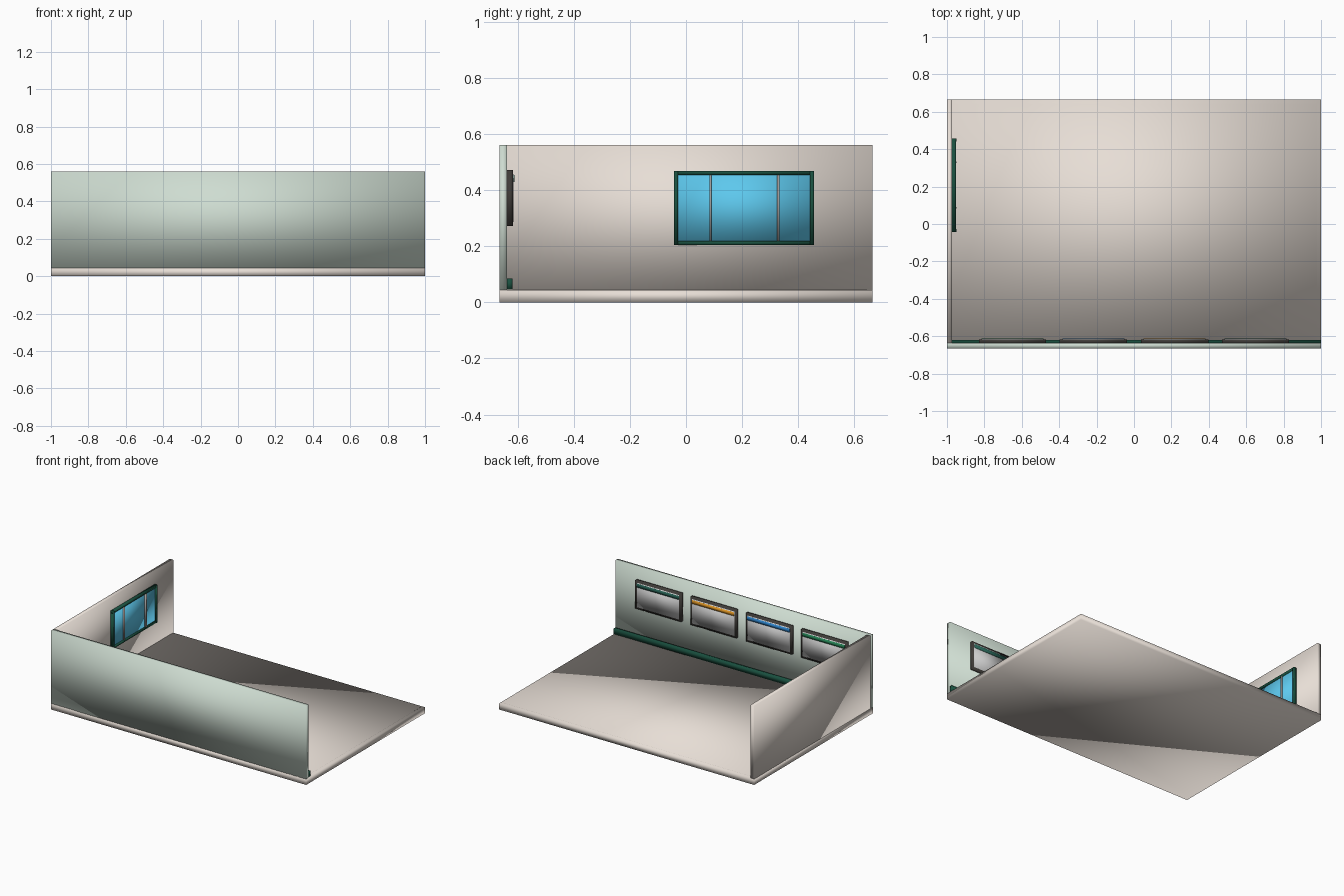
import bpy

if "Cube" in bpy.data.objects:
    bpy.data.objects.remove(bpy.data.objects["Cube"])


def material(name, rgb):
    m = bpy.data.materials.new(name)
    m.diffuse_color = (*rgb, 1)
    m.use_nodes = True
    m.node_tree.nodes["Principled BSDF"].inputs["Base Color"].default_value = m.diffuse_color
    return m


CREAM = material("cream", (0.80, 0.73, 0.67))
MINT = material("mint", (0.62, 0.72, 0.64))
GREEN = material("dark_green", (0.01, 0.08, 0.05))
DARK = material("charcoal", (0.05, 0.045, 0.04))
BOARD = material("board_grey", (0.60, 0.60, 0.60))
GLASS = material("sky_blue", (0.11, 0.58, 0.85))
STEEL = material("steel", (0.35, 0.33, 0.32))
TEAL = material("teal", (0.02, 0.12, 0.09))
ORANGE = material("orange", (0.80, 0.33, 0.02))
BLUE = material("blue", (0.03, 0.25, 0.65))
LEAF = material("leaf_green", (0.02, 0.25, 0.10))


def box(name, x, y, z, mat):
    """Fully smooth-shaded box from (min, max) ranges."""
    bpy.ops.mesh.primitive_cube_add(
        size=1, location=[(r[0] + r[1]) / 2 for r in (x, y, z)])
    ob = bpy.context.object
    ob.name = name
    ob.scale = [r[1] - r[0] for r in (x, y, z)]
    bpy.ops.object.transform_apply(location=False, rotation=False, scale=True)
    ob.data.materials.append(mat)
    bpy.ops.object.shade_smooth()
    return ob


# Base slab and the thin floor sheet laid on it
box("base_slab", (-1, 1), (-0.665, 0.665), (0, 0.043), CREAM)
box("floor_sheet", (-0.975, 0.978), (-0.64, 0.645), (0.04, 0.045), CREAM)

# Two walls and the skirting along the front wall
box("front_wall", (-1, 1), (-0.665, -0.637), (0.041, 0.56), MINT)
box("side_wall", (-1, -0.972), (-0.637, 0.665), (0.041, 0.56), CREAM)
box("skirting", (-0.972, 1), (-0.638, -0.619), (0.045, 0.084), GREEN)

# Row of notice boards on the inside of the front wall
for i, (cx, accent) in enumerate(zip((-0.65, -0.217, 0.217, 0.65),
                                     (LEAF, BLUE, ORANGE, TEAL))):
    box(f"board_frame_{i}", (cx - 0.18, cx + 0.18), (-0.638, -0.617),
        (0.272, 0.472), DARK)
    box(f"board_panel_{i}", (cx - 0.165, cx + 0.165), (-0.62, -0.614),
        (0.286, 0.458), BOARD)
    box(f"board_header_{i}", (cx - 0.165, cx + 0.165), (-0.617, -0.611),
        (0.428, 0.453), accent)

# Window on the inside of the side wall
Y0, Y1, Z0, Z1, T = -0.042, 0.456, 0.204, 0.468, 0.014
box("window_glass", (-0.973, -0.96), (Y0 + 0.005, Y1 - 0.005),
    (Z0 + 0.005, Z1 - 0.005), GLASS)
for name, z in (("sill", Z0), ("head", Z1 - T)):
    box(f"window_{name}", (-0.973, -0.951), (Y0, Y1), (z, z + T), GREEN)
for name, y in (("front", Y0), ("back", Y1 - T)):
    box(f"window_post_{name}", (-0.973, -0.949), (y, y + T), (Z0, Z1), GREEN)
for i, y in enumerate((0.087, 0.329)):
    box(f"window_mullion_{i}", (-0.97, -0.948), (y - 0.004, y + 0.004),
        (Z0 + T, Z1 - T), STEEL)
